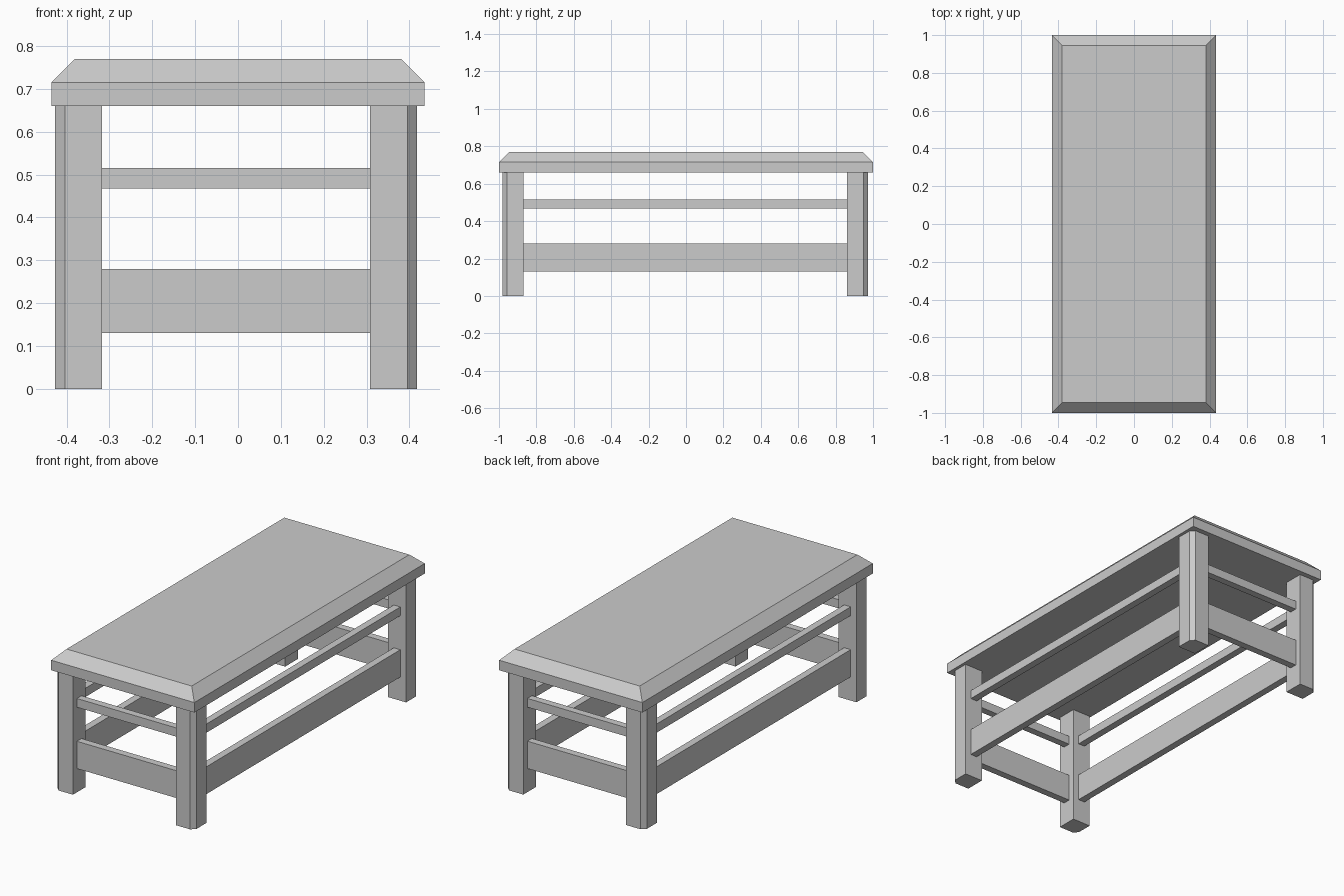
import bpy, bmesh

if "Cube" in bpy.data.objects:
    bpy.data.objects.remove(bpy.data.objects["Cube"])

CX, CY = -0.0045, -0.004      # centre of the leg frame
OX, OY = 0.4225, 0.976        # outer half-extents of the legs
LEG, CUT = 0.11, 0.023        # leg thickness, corner chamfer
RAIL = 0.04                   # rail thickness
TOP_Z = 0.66


def make_object(name, bm):
    bmesh.ops.recalc_face_normals(bm, faces=bm.faces)
    mesh = bpy.data.meshes.new(name)
    bm.to_mesh(mesh)
    bm.free()
    ob = bpy.data.objects.new(name, mesh)
    bpy.context.collection.objects.link(ob)
    return ob


def prism(name, outline, z0, z1):
    bm = bmesh.new()
    face = bm.faces.new([bm.verts.new((x, y, z0)) for x, y in outline])
    ext = bmesh.ops.extrude_face_region(bm, geom=[face], use_keep_orig=True)
    for v in ext["geom"]:
        if isinstance(v, bmesh.types.BMVert):
            v.co.z = z1
    return make_object(name, bm)


def box(name, x0, x1, y0, y1, z0, z1):
    return prism(name, [(x0, y0), (x1, y0), (x1, y1), (x0, y1)], z0, z1)


# Table top with a chamfered upper edge
bm = bmesh.new()
bmesh.ops.create_cube(bm, size=1)
for v in bm.verts:
    v.co = (v.co.x * 0.87, v.co.y * 2, TOP_Z if v.co.z < 0 else 0.77)
rim = [e for e in bm.edges if all(v.co.z > 0.7 for v in e.verts)]
bmesh.ops.bevel(bm, geom=rim, offset=0.055, offset_type='OFFSET',
                segments=1, affect='EDGES')
make_object("table_top", bm)

# Four legs, each with its outer corner chamfered
for sx, side in ((-1, "left"), (1, "right")):
    for sy, end in ((-1, "front"), (1, "back")):
        shape = [(OX - LEG, OY - LEG), (OX, OY - LEG), (OX, OY - CUT),
                 (OX - CUT, OY), (OX - LEG, OY)]
        prism(f"{end}_{side}_leg",
              [(CX + sx * x, CY + sy * y) for x, y in shape], 0, TOP_Z)

# Upper and lower rails centred between the legs
ix, iy = OX - LEG, OY - LEG
mx, my = OX - LEG / 2, OY - LEG / 2
for level, z0, z1 in (("lower", 0.13, 0.28), ("upper", 0.467, 0.515)):
    for s, end, side in ((-1, "front", "left"), (1, "back", "right")):
        y, x = CY + s * my, CX + s * mx
        box(f"{level}_{end}_rail", CX - ix, CX + ix,
            y - RAIL / 2, y + RAIL / 2, z0, z1)
        box(f"{level}_{side}_rail", x - RAIL / 2, x + RAIL / 2,
            CY - iy, CY + iy, z0, z1)
